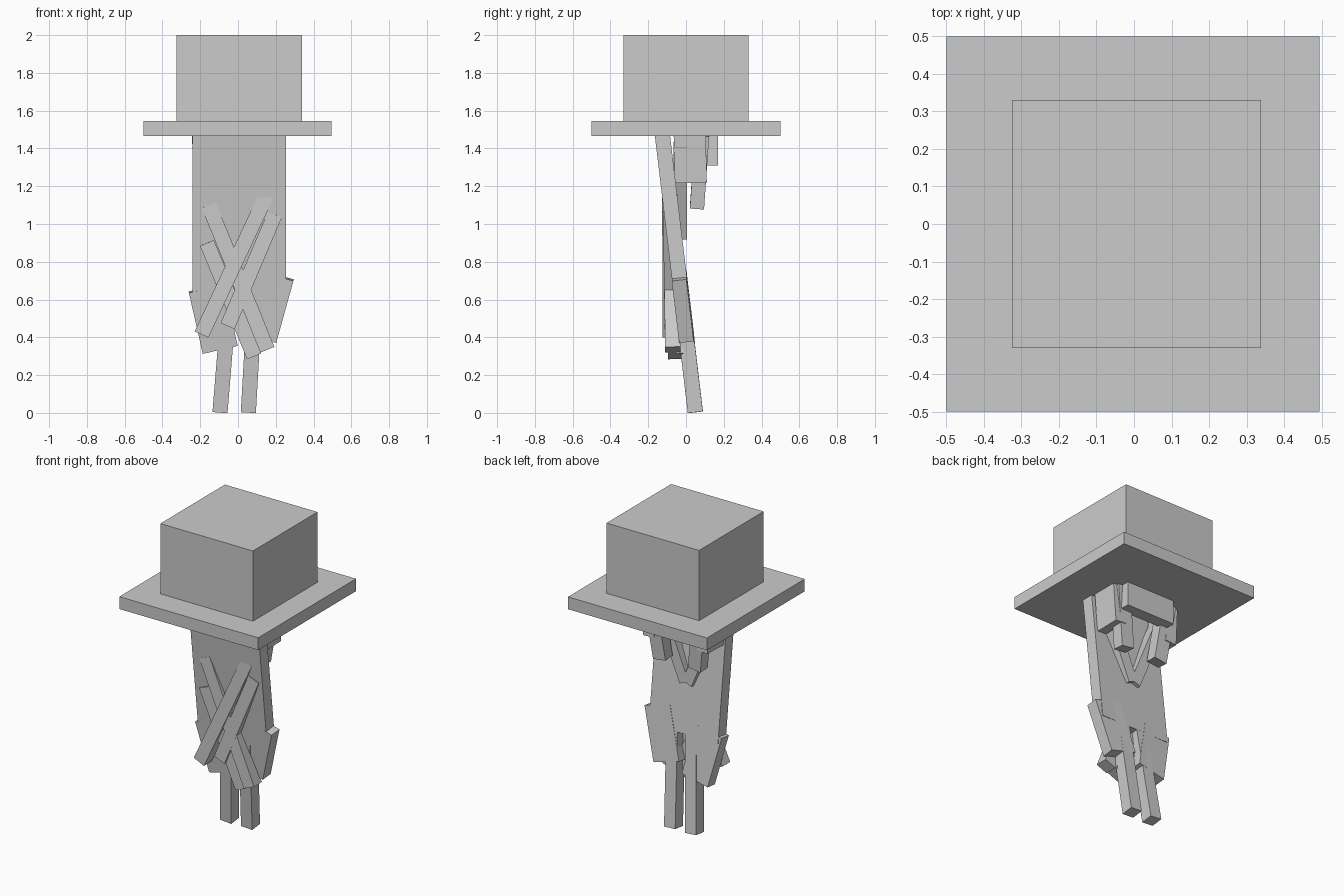
import bpy
from mathutils import Vector, Matrix

if "Cube" in bpy.data.objects:
    bpy.data.objects.remove(bpy.data.objects["Cube"])


def box(name, lo, hi):
    """Axis-aligned box between two corners."""
    lo, hi = Vector(lo), Vector(hi)
    bpy.ops.mesh.primitive_cube_add(size=1, location=(lo + hi) / 2)
    ob = bpy.context.object
    ob.name = name
    ob.scale = hi - lo
    return ob


def strip(name, p, q, width, depth):
    """Box running from p to q, its flat side turned to the front."""
    p, q = Vector(p), Vector(q)
    along = (q - p).normalized()
    side = Vector((0, 1, 0)).cross(along).normalized()
    face = along.cross(side)
    bpy.ops.mesh.primitive_cube_add(size=1)
    ob = bpy.context.object
    ob.name = name
    rot = Matrix((side, face, along)).transposed().to_4x4()
    ob.matrix_world = (Matrix.Translation((p + q) / 2) @ rot
                       @ Matrix.Diagonal((width, depth, (q - p).length, 1)))
    return ob


def sheet(x, z):
    """Point on the middle of the leaning front sheet."""
    return (x, 0.05 - 0.119 * z, z)


# Hat
box("hat_crown", (-0.325, -0.33, 1.545), (0.338, 0.33, 2.0))
box("hat_brim", (-0.5, -0.5, 1.465), (0.495, 0.5, 1.545))

# Leaning front sheet with side flaps and two long tails
strip("front_sheet", sheet(0.006, 0.6), sheet(0.006, 1.475), 0.495, 0.08)
strip("flap_left", sheet(-0.095, 0.338), sheet(-0.168, 0.66), 0.19, 0.078)
strip("flap_right", sheet(0.112, 0.40), sheet(0.203, 0.728), 0.19, 0.078)
strip("tail_left", sheet(-0.095, 0.006), sheet(-0.045, 0.62), 0.08, 0.08)
strip("tail_right", sheet(0.055, 0.006), sheet(0.09, 0.62), 0.08, 0.08)

# Crossed strips on the front
strip("cross_strip_front", (-0.193, -0.085, 0.415), (0.15, -0.086, 1.15), 0.08, 0.08)
strip("cross_strip_back", (-0.055, -0.075, 0.46), (0.195, -0.083, 1.05), 0.08, 0.076)
strip("cross_strip_long", (0.155, -0.07, 0.335), (-0.155, -0.083, 1.10), 0.08, 0.08)
strip("cross_strip_short", (0.085, -0.055, 0.30), (-0.165, -0.07, 0.90), 0.08, 0.08)

# Back block and paired strands under the brim
box("back_block", (-0.16, 0.09, 1.31), (0.19, 0.17, 1.47))
for s, side in ((-1, "left"), (1, "right")):
    strip("side_plate_" + side, (s * 0.19, 0.025, 1.22), (s * 0.205, 0.02, 1.47), 0.08, 0.17)
    strip("back_strand_" + side, (s * 0.125, 0.058, 1.085), (s * 0.175, 0.085, 1.47), 0.09, 0.075)
    strip("inner_strand_" + side, (s * 0.01, -0.03, 0.93), (s * 0.21, -0.03, 1.42), 0.07, 0.07)
